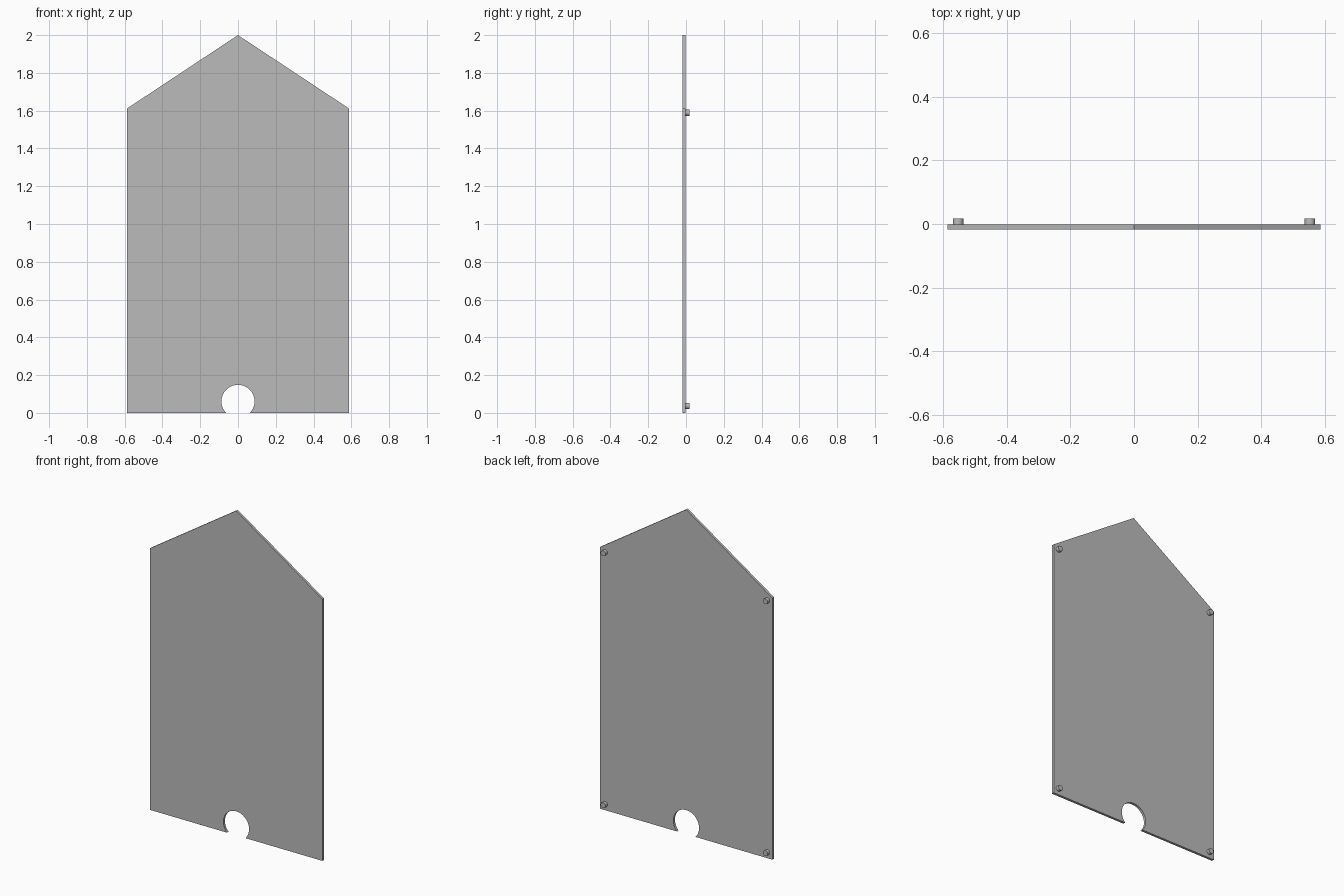
import bpy, bmesh
from math import acos, asin, cos, sin, pi

cube = bpy.data.objects.get("Cube")
if cube:
    bpy.data.objects.remove(cube)

grey = bpy.data.materials.new("mid grey")
grey.use_nodes = True
colour = (0.5, 0.5, 0.5, 1)
grey.diffuse_color = colour
grey.node_tree.nodes["Principled BSDF"].inputs["Base Color"].default_value = colour

HALF, SHOULDER, TOP = 0.587, 1.612, 2.0
FRONT, BACK, PEG_END = -0.0175, -0.002, 0.0175
HOLE_R, HOLE_Z = 0.0875, 0.061


def prism(name, outline, y0, y1):
    """Extrude an x-z outline from y0 to y1."""
    bm = bmesh.new()
    face = bm.faces.new([bm.verts.new((x, y0, z)) for x, z in outline])
    new = bmesh.ops.extrude_face_region(bm, geom=[face])["geom"]
    moved = [v for v in new if isinstance(v, bmesh.types.BMVert)]
    bmesh.ops.translate(bm, verts=moved, vec=(0, y1 - y0, 0))
    bmesh.ops.recalc_face_normals(bm, faces=bm.faces)
    mesh = bpy.data.meshes.new(name)
    bm.to_mesh(mesh)
    bm.free()
    mesh.materials.append(grey)
    obj = bpy.data.objects.new(name, mesh)
    bpy.context.collection.objects.link(obj)
    bpy.ops.object.select_all(action="DESELECT")
    obj.select_set(True)
    bpy.context.view_layer.objects.active = obj
    bpy.ops.object.shade_smooth_by_angle(angle=pi / 6)
    return obj


def arc(x, z, r, start, end, steps):
    return [(x + r * cos(start + (end - start) * i / steps),
             z + r * sin(start + (end - start) * i / steps)) for i in range(steps + 1)]


# Gabled panel with a round notch open at the bottom edge
dip = asin(HOLE_Z / HOLE_R)
notch = arc(0, HOLE_Z, HOLE_R, pi + dip, -dip, 48)
panel = [(-HALF, 0)] + notch + [(HALF, 0), (HALF, SHOULDER), (0, TOP), (-HALF, SHOULDER)]
prism("panel", panel, FRONT, BACK)

# Four short round pegs on the back, one near each corner
for side, x in (("left", 0.553), ("right", -0.553)):
    for level, z in (("upper", 1.589), ("lower", 0.037)):
        prism(f"{level}_{side}_peg", arc(x, z, 0.0165, 0, 2 * pi, 32)[:-1], BACK, PEG_END)
